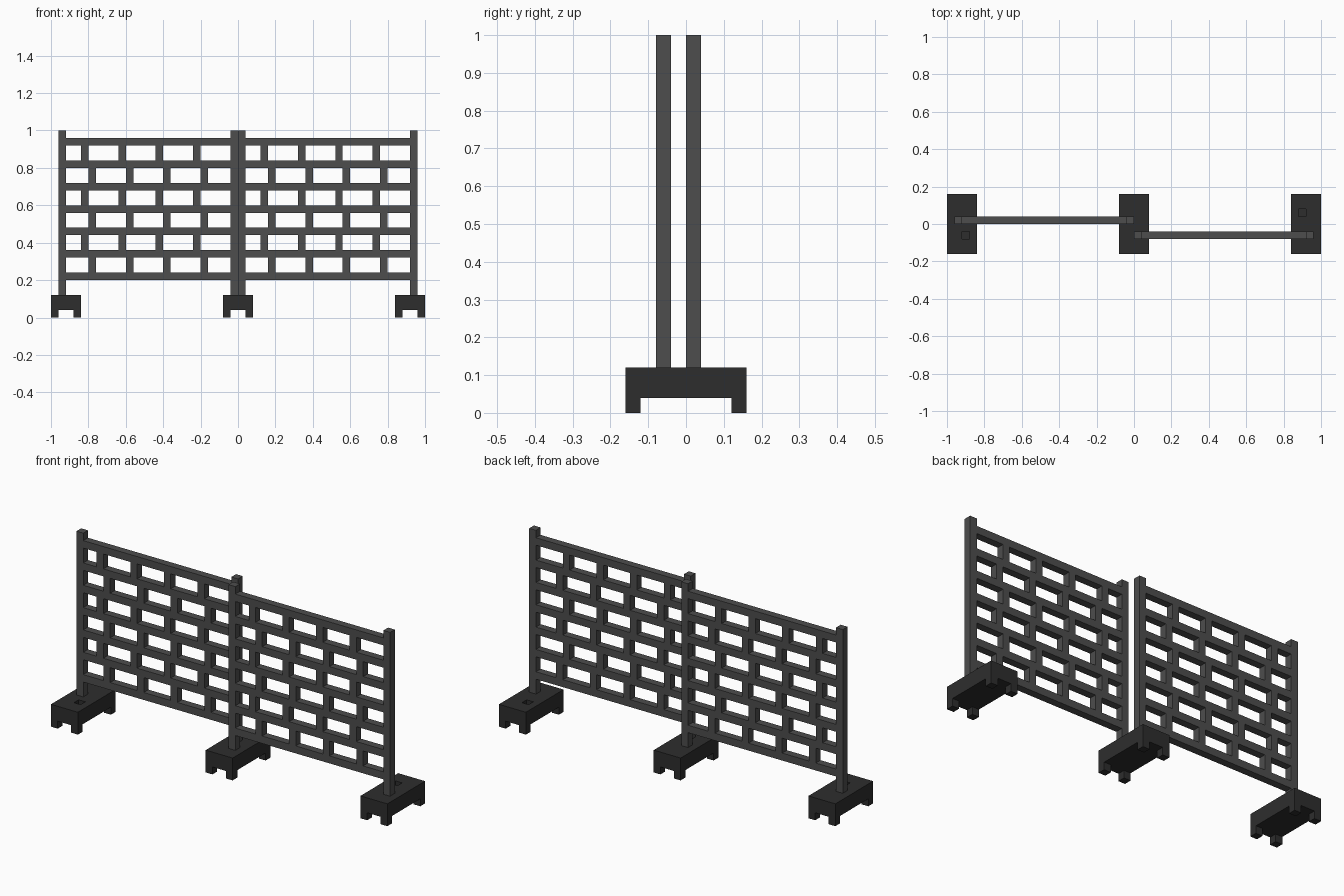
import bpy
import bmesh
from mathutils import Matrix, Vector

cube = bpy.data.objects.get("Cube")
if cube:
    bpy.data.objects.remove(cube, do_unlink=True)

U = 0.04  # grid module shared by posts, rails and feet


def make_material(name, value):
    mat = bpy.data.materials.new(name)
    mat.use_nodes = True
    colour = (value, value, value, 1)
    mat.diffuse_color = colour
    mat.node_tree.nodes["Principled BSDF"].inputs["Base Color"].default_value = colour
    return mat


def box(bm, low, high):
    """Add a box between two corners given in modules."""
    low, high = Vector(low) * U, Vector(high) * U
    size = Matrix.Diagonal((high - low).to_4d())
    size[3][3] = 1
    bmesh.ops.create_cube(bm, size=1, matrix=Matrix.Translation((low + high) / 2) @ size)


def make_object(name, boxes, mat=None):
    bm = bmesh.new()
    for low, high in boxes:
        box(bm, low, high)
    mesh = bpy.data.meshes.new(name)
    bm.to_mesh(mesh)
    bm.free()
    obj = bpy.data.objects.new(name, mesh)
    bpy.context.collection.objects.link(obj)
    if mat:
        mesh.materials.append(mat)
    return obj


steel = make_material("dark grey steel", 0.075)
rubber = make_material("black rubber", 0.027)


# Fence panel: two posts, seven rails and staggered bars between the rails
def make_panel(side, x, y):
    posts = [((x + px, y, 3), (x + px + 1, y + 1, 25)) for px in (0, 23)]
    make_object(side + "_panel_posts", posts, steel)
    lattice = []
    for row in range(7):
        z = 23 - 3 * row
        lattice.append(((x + 1, y, z), (x + 23, y + 1, z + 1)))
        if row < 6:
            for i in range(4):
                bx = x + 3 + row % 2 + 5 * i
                lattice.append(((bx, y, z - 2), (bx + 1, y + 1, z)))
    make_object(side + "_panel_lattice", lattice, steel)


make_panel("right", -24, 0)
make_panel("left", 0, -2)


# Base block standing on four corner feet, with an optional spare post socket
def make_base(name, x, socket=None):
    block = make_object(name + "_block", [((x - 2, -4, 1), (x + 2, 4, 3))], rubber)
    feet = [((fx, fy, 0), (fx + 1, fy + 1, 1))
            for fx in (x - 2, x + 1) for fy in (-4, 3)]
    make_object(name + "_feet", feet, rubber)
    if socket:
        sx, sy = socket
        cutter = make_object(name + "_socket_cutter",
                             [((sx, sy, 2), (sx + 1, sy + 1, 4))])
        cutter.hide_render = True
        cutter.hide_viewport = True
        cut = block.modifiers.new("socket", "BOOLEAN")
        cut.operation = "DIFFERENCE"
        cut.solver = "EXACT"
        cut.object = cutter


make_base("right_base", -23, (-23, -2))
make_base("middle_base", 0)
make_base("left_base", 23, (22, 1))
